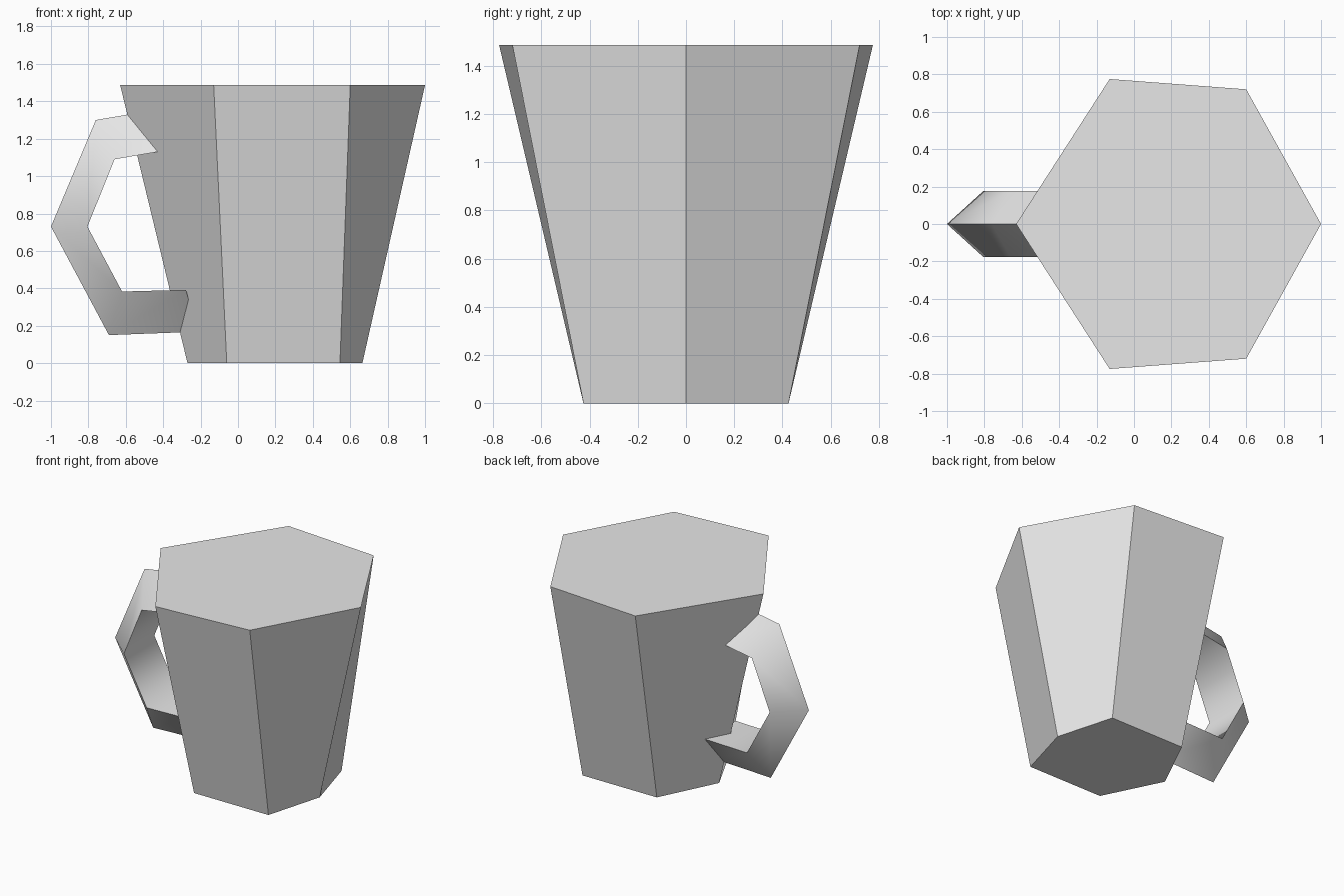
import bpy
import bmesh
import math

cube = bpy.data.objects.get("Cube")
if cube:
    bpy.data.objects.remove(cube, do_unlink=True)

# Single light grey material
grey = bpy.data.materials.new("light_grey")
grey.use_nodes = True
grey.diffuse_color = (0.8, 0.8, 0.8, 1)
grey.node_tree.nodes["Principled BSDF"].inputs["Base Color"].default_value = (0.8, 0.8, 0.8, 1)


def loft(name, rings):
    """Skin a list of equal-sized point rings and cap both ends."""
    bm = bmesh.new()
    loops = [[bm.verts.new(p) for p in ring] for ring in rings]
    for a, b in zip(loops, loops[1:]):
        n = len(a)
        for i in range(n):
            j = (i + 1) % n
            bm.faces.new((a[i], a[j], b[j], b[i]))
    bm.faces.new(loops[0])
    bm.faces.new(loops[-1])
    bmesh.ops.recalc_face_normals(bm, faces=bm.faces)
    mesh = bpy.data.meshes.new(name)
    bm.to_mesh(mesh)
    bm.free()
    mesh.materials.append(grey)
    obj = bpy.data.objects.new(name, mesh)
    bpy.context.collection.objects.link(obj)
    return obj


def hexagon(left, back_left, back_right, right, z):
    """Six-sided ring, mirrored across y = 0."""
    (xl, yl), (xr, yr) = back_left, back_right
    return [(left, 0, z), (xl, -yl, z), (xr, -yr, z),
            (right, 0, z), (xr, yr, z), (xl, yl, z)]


# Solid, flared six-sided cup
cup = loft("cup_body", [
    hexagon(-0.27, (-0.06, 0.425), (0.545, 0.425), 0.665, 0),
    hexagon(-0.63, (-0.13, 0.775), (0.6, 0.72), 1.0, 1.487),
])

# Handle: triangular section with an outer ridge and a flat inner side
half_width = 0.177
ridge = [(-0.35, 1.37), (-0.76, 1.30), (-1.0, 0.73), (-0.69, 0.15), (-0.22, 0.168)]
inner = [(-0.36, 1.142), (-0.66, 1.09), (-0.805, 0.73), (-0.62, 0.383), (-0.278, 0.392)]
handle = loft("handle", [
    [(rx, 0, rz), (ix, -half_width, iz), (ix, half_width, iz)]
    for (rx, rz), (ix, iz) in zip(ridge, inner)
])

# Smooth along the handle, keeping its lengthwise edges sharp
bpy.ops.object.select_all(action='DESELECT')
handle.select_set(True)
bpy.context.view_layer.objects.active = handle
bpy.ops.object.shade_smooth_by_angle(angle=math.radians(70))
